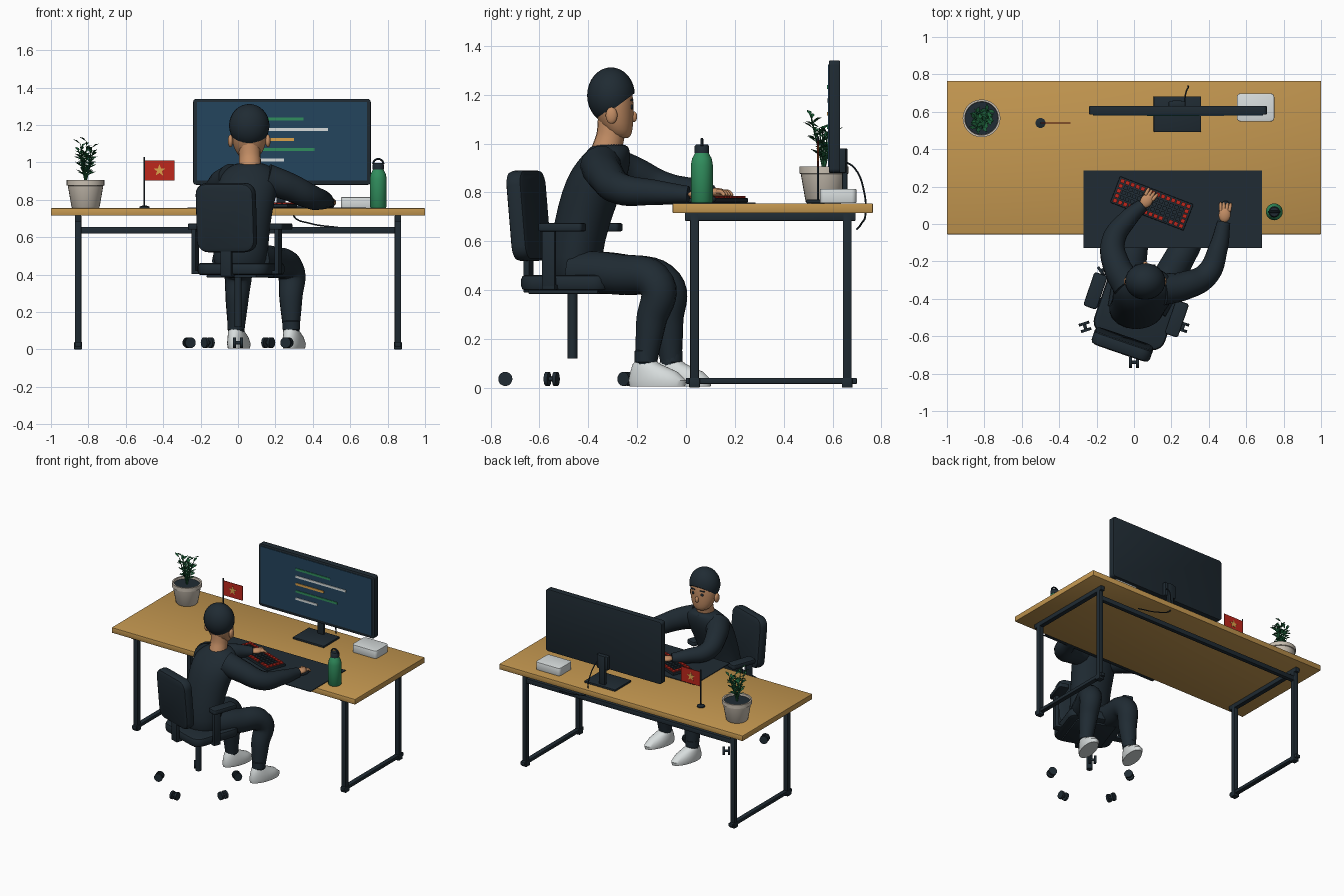
import bpy, bmesh, random
from math import radians, sin, cos, pi
from mathutils import Matrix, Vector

if "Cube" in bpy.data.objects:
    bpy.data.objects.remove(bpy.data.objects["Cube"])
random.seed(4)
made = []


def material(name, *rgb):
    m = bpy.data.materials.new(name)
    m.use_nodes = True
    m.diffuse_color = (*rgb, 1)
    m.node_tree.nodes["Principled BSDF"].inputs["Base Color"].default_value = (*rgb, 1)
    return m


dark = material("dark slate", .014, .024, .033)
wood = material("oak wood", .55, .31, .08)
skin = material("skin", .55, .27, .13)
blue = material("screen blue", .017, .058, .11)
green = material("bottle green", .03, .27, .11)
white = material("soft white", .68, .72, .72)
beige = material("pot beige", .58, .52, .44)
red = material("bright red", .52, .02, .012)
leaf = material("leaf green", .012, .11, .04)
gold = material("gold", .72, .36, .07)


def place(name, bm, mats, frame=Matrix()):
    me = bpy.data.meshes.new(name)
    bmesh.ops.recalc_face_normals(bm, faces=bm.faces)
    bm.to_mesh(me)
    bm.free()
    ob = bpy.data.objects.new(name, me)
    for m in mats if isinstance(mats, list) else [mats]:
        me.materials.append(m)
    ob.matrix_world = frame
    bpy.context.collection.objects.link(ob)
    made.append(ob)
    return ob


def at(loc, yaw=0, tilt=0):
    return Matrix.Translation(loc) @ Matrix.Rotation(radians(yaw), 4, 'Z') @ Matrix.Rotation(radians(tilt), 4, 'X')


def box(name, mat, loc, size, frame=Matrix(), corner=0, axis=2, soft=.004):
    """Box with optional large corners around one axis and softened edges."""
    bm = bmesh.new()
    bmesh.ops.create_cube(bm, size=1, matrix=Matrix.Diagonal((*size, 1)))
    if corner:
        side = [e for e in bm.edges if abs((e.verts[0].co - e.verts[1].co).normalized()[axis]) > .9]
        bmesh.ops.bevel(bm, geom=side, offset=corner, segments=5, profile=.5, affect='EDGES')
    if soft:
        sharp = [e for e in bm.edges if e.calc_face_angle(0) > 1]
        bmesh.ops.bevel(bm, geom=sharp, offset=soft, segments=2, profile=.5, affect='EDGES')
    return place(name, bm, mat, frame @ Matrix.Translation(loc))


def ball(name, mat, loc, radii, yaw=0, tilt=0):
    bm = bmesh.new()
    bmesh.ops.create_uvsphere(bm, u_segments=24, v_segments=16, radius=1, matrix=Matrix.Diagonal((*radii, 1)))
    return place(name, bm, mat, at(loc, yaw, tilt))


def loft(name, mat, rings, frame=Matrix(), smooth=0):
    """Skin horizontal ellipses given as x, y, z, x radius, y radius."""
    bm, n = bmesh.new(), 28
    loops = [[bm.verts.new((x + rx * cos(2 * pi * i / n), y + ry * sin(2 * pi * i / n), z)) for i in range(n)]
             for x, y, z, rx, ry in rings]
    for a, b in zip(loops, loops[1:]):
        for i in range(n):
            bm.faces.new((a[i], a[(i + 1) % n], b[(i + 1) % n], b[i]))
    bm.faces.new(loops[0])
    bm.faces.new(loops[-1])
    ob = place(name, bm, mat, frame)
    if smooth:
        ob.modifiers.new("smooth", 'SUBSURF').levels = smooth
    return ob


def lathe(name, mat, loc, profile):
    return loft(name, mat, [(0, 0, z, r, r) for r, z in profile], at(loc))


def tube(name, mat, points, radii, frame=Matrix()):
    cu = bpy.data.curves.new(name, 'CURVE')
    cu.dimensions, cu.bevel_depth, cu.use_fill_caps = '3D', 1, True
    cu.bevel_resolution, cu.resolution_u = (5, 8) if max(radii) > .01 else (1, 5)
    sp = cu.splines.new('BEZIER')
    sp.bezier_points.add(len(points) - 1)
    for i, (bp, p) in enumerate(zip(sp.bezier_points, points)):
        bp.co, bp.radius = p, radii[min(i, len(radii) - 1)]
        bp.handle_left_type = bp.handle_right_type = 'AUTO'
    cu.materials.append(mat)
    ob = bpy.data.objects.new(name, cu)
    ob.matrix_world = frame
    bpy.context.collection.objects.link(ob)
    made.append(ob)


# Desk
box("desk_top", wood, (0, .355, .735), (2, .82, .04))
for side, s in (("left", 1), ("right", -1)):
    x = s * .855
    for end, y in (("front", .035), ("back", .66)):
        box(f"{end}_{side}_desk_leg", dark, (x, y, .36), (.034, .036, .71))
        box(f"{end}_{side}_desk_foot", dark, (x, y, .02), (.042, .044, .04))
    box(f"{side}_floor_rail", dark, (x, .35, .028), (.034, .7, .025))
    box(f"{side}_top_rail", dark, (x, .345, .7), (.034, .7, .033))
box("back_crossbar", dark, (0, .66, .637), (1.7, .03, .035))
box("desk_mat", dark, (.208, .078, .757), (.955, .415, .005), soft=0)

# Monitor with code lines
box("monitor_case", dark, (.235, .608, 1.11), (.95, .046, .46), corner=.018, axis=1)
box("monitor_screen", blue, (.235, .584, 1.113), (.91, .006, .42), soft=0)
for i, (end, mat) in enumerate(((.35, green), (.48, white), (.3, gold), (.41, green), (.245, white))):
    box(f"code_line_{i}", mat, ((.07 + end) / 2, .58, 1.231 - i * .0545), (end - .07, .006, .016), soft=0)
box("monitor_mount", dark, (.23, .64, .93), (.09, .03, .1))
box("monitor_column", dark, (.23, .65, .87), (.05, .022, .22))
box("monitor_base", dark, (.232, .587, .763), (.255, .19, .015))
tube("monitor_cable", dark, [(.27, .645, .93), (.275, .69, .9), (.29, .73, .8), (.3, .735, .71),
                             (.38, .72, .675), (.55, .7, .65)], [.004])

# Keyboard with a red border of keys
desk_keys = at((.095, .11, .768), -21)
box("keyboard_body", dark, (0, 0, 0), (.42, .15, .018), desk_keys)
bm, cols, rows = bmesh.new(), 14, 5
for c in range(cols):
    for r in range(rows):
        spot = Matrix.Translation(((c - 6.5) * .029, (r - 2) * .028, .013))
        key = bmesh.ops.create_cube(bm, size=1, matrix=spot @ Matrix.Diagonal((.022, .021, .01, 1)))
        if r == rows - 1 or c in (0, cols - 1) or (r == 0 and c % 5):
            for f in {f for v in key["verts"] for f in v.link_faces}:
                f.material_index = 1
place("keyboard_keys", bm, [dark, red], desk_keys)
ball("mouse", dark, (.485, .075, .772), (.03, .05, .02), -10)

# White box and bottle
box("white_box", white, (.65, .623, .785), (.2, .15, .058), corner=.02)
lathe("bottle_body", green, (.75, .065, .757), [(.04, 0), (.045, .006), (.045, .155), (.04, .182), (.03, .2), (.026, .21)])
lathe("bottle_cap", dark, (.75, .065, .962), [(.03, 0), (.03, .026), (.024, .034)])
tube("bottle_handle", dark, [(.75 + .028 * cos(a * pi / 6), .065, .99 + .028 * sin(a * pi / 6)) for a in range(7)], [.006])

# Flag
lathe("flag_base", dark, (-.5, .54, .755), [(.027, 0), (.027, .008), (.01, .014)])
lathe("flag_pole", dark, (-.5, .54, .76), [(.004, 0), (.004, .268)])
box("flag_cloth", red, (-.42, .54, .957), (.16, .004, .108), soft=0)
bm = bmesh.new()
star = [bm.verts.new((sin(i * pi / 5) * r, -.004, cos(i * pi / 5) * r)) for i in range(10) for r in [.014 if i % 2 else .034]]
face = bm.faces.new(star)
up = bmesh.ops.extrude_face_region(bm, geom=[face])["geom"]
bmesh.ops.translate(bm, vec=(0, .008, 0), verts=[v for v in up if isinstance(v, bmesh.types.BMVert)])
place("flag_star", bm, gold, at((-.42, .54, .957)))

# Potted plant
pot = Vector((-.815, .565, .755))
lathe("plant_pot", beige, pot, [(.07, 0), (.075, .006), (.095, .12), (.101, .122), (.101, .15), (.09, .15), (.088, .125)])
lathe("plant_soil", dark, pot, [(.088, .12), (.088, .134)])
bm = bmesh.new()
for s in range(9):
    a = s * 2.4
    lean, high = .03 + .03 * random.random(), .27 + .1 * random.random()
    stem = [pot + Vector((cos(a) * lean * t, sin(a) * lean * t, .13 + (high - .13) * t)) for t in (0, .5, 1)]
    tube(f"plant_stem_{s}", leaf, stem, [.004, .003, .002])
    for k in range(9):
        root = stem[0].lerp(stem[2], .3 + .7 * k / 8)
        b = a + k * 2.2
        out = Vector((cos(b), sin(b), .5 + .3 * random.random())) * .042
        wide = Vector((-sin(b), cos(b), 0)) * .011
        mid = root + out * .5 + Vector((0, 0, .004))
        v = [bm.verts.new(p) for p in (root, mid + wide, root + out - Vector((0, 0, .006)), mid - wide)]
        bm.faces.new(v)
place("plant_leaves", bm, leaf)

# Office chair, turned slightly to the side
chair = at((0, -.465, 0), -19)
box("seat_cushion", dark, (.01, .02, .43), (.4, .38, .065), chair, corner=.07, soft=.018)
box("seat_plate", dark, (.01, .01, .392), (.28, .3, .016), chair)
box("backrest", dark, (0, 0, 0), (.33, .07, .37), chair @ at((0, -.19, .705), 0, 5), corner=.06, axis=1, soft=.02)
box("backrest_strut", dark, (0, -.19, .49), (.06, .025, .2), chair)
box("backrest_bracket", dark, (0, -.12, .4), (.06, .16, .02), chair)
lathe("gas_column", dark, (0, -.465, 0), [(.02, .12), (.02, .39)])
for side, s in (("left", 1), ("right", -1)):
    box(f"{side}_armrest", dark, (s * .23, .035, .657), (.075, .19, .034), chair, corner=.015, soft=.008)
    box(f"{side}_armrest_post", dark, (s * .235, -.02, .53), (.025, .055, .24), chair)
    box(f"{side}_armrest_bar", dark, (s * .16, -.02, .412), (.175, .055, .02), chair)
for i in range(5):
    spin = at((0, -.465, .036), i * 72) @ Matrix.Translation((0, -.275, 0))
    bm = bmesh.new()
    for x, r, w in ((-.018, .029, .015), (.018, .029, .015), (0, .009, .03)):
        bmesh.ops.create_cone(bm, cap_ends=True, segments=20, radius1=r, radius2=r, depth=w,
                              matrix=Matrix.Translation((x, 0, 0)) @ Matrix.Rotation(pi / 2, 4, 'Y'))
    place(f"caster_{i}", bm, dark, spin)

# Seated person: torso and head
loft("torso", dark, [(.01, -.46, .43, .12, .08), (.01, -.46, .47, .15, .11), (.02, -.445, .6, .145, .11),
                     (.035, -.405, .75, .15, .12), (.05, -.365, .86, .165, .125), (.06, -.335, .93, .16, .11),
                     (.065, -.315, .975, .115, .085), (.065, -.31, 1, .07, .07)], smooth=1)
tube("neck", skin, [(.065, -.33, .96), (.063, -.31, 1.03), (.06, -.3, 1.12)], [.062, .058, .06])
loft("head", skin, [(.06, -.265, 1.02, .03, .03), (.06, -.272, 1.035, .06, .05), (.06, -.285, 1.08, .085, .07),
                    (.06, -.297, 1.14, .097, .083), (.06, -.3, 1.2, .098, .085), (.06, -.3, 1.26, .07, .06)], smooth=1)
hair = ball("hair", dark, (.06, -.307, 1.197), (.108, .098, .115))
bm = bmesh.new()
bm.from_mesh(hair.data)
bmesh.ops.bisect_plane(bm, geom=bm.verts[:] + bm.edges[:] + bm.faces[:], plane_co=(0, .095, .008),
                       plane_no=(0, -.75, 1), clear_inner=True)
bmesh.ops.holes_fill(bm, edges=[e for e in bm.edges if e.is_boundary])
bm.to_mesh(hair.data)
bm.free()
ball("nose", skin, (.06, -.214, 1.11), (.013, .014, .022))
for side, s in (("left", 1), ("right", -1)):
    ball(f"{side}_ear", skin, (.06 + s * .1, -.305, 1.115), (.014, .024, .034))
    ball(f"{side}_eye", dark, (.06 + s * .036, -.224, 1.15), (.011, .008, .011))
    box(f"{side}_eyebrow", dark, (.06 + s * .038, -.222, 1.178), (.036, .012, .007), soft=.002)

# Arms and hands
tube("left_arm", dark, [(.15, -.35, .91), (.27, -.33, .87), (.39, -.27, .815), (.45, -.13, .8), (.48, .01, .79)],
     [.085, .076, .066, .052, .036])
tube("right_arm", dark, [(-.03, -.33, .91), (-.09, -.23, .88), (-.11, -.09, .82), (-.03, .03, .807), (.045, .1, .797)],
     [.085, .074, .064, .05, .036])
for side, wrist, yaw in (("left", (.482, .02, .792), -5), ("right", (.05, .1, .8), -35)):
    hand = at(wrist, yaw)
    ball(f"{side}_palm", skin, hand @ Vector((0, .03, 0)), (.032, .042, .018), yaw)
    for i in range(4):
        x = (i - 1.5) * .015
        tube(f"{side}_finger_{i}", skin, [(x, .05, .003), (x * 1.15, .075, 0), (x * 1.2, .09, -.014)], [.0101, .009, .007], hand)

# Legs and shoes
for side, hip, knee, ankle in (("left", (.09, -.45), (.28, -.12), (.285, -.165)),
                               ("right", (-.05, -.45), (.0, -.085), (-.01, -.06))):
    mid = [(a + b) / 2 for a, b in zip(hip, knee)]
    shin = [(a + b) / 2 for a, b in zip(knee, ankle)]
    tube(f"{side}_leg", dark, [(*hip, .475), (*mid, .465), (*knee, .42), (*shin, .27), (*ankle, .09)],
         [.09, .085, .077, .062, .043])
    lathe(f"{side}_cuff", dark, (*ankle, .1), [(.04, 0), (.046, .006), (.046, .05), (.04, .056)])
    loft(f"{side}_shoe", white, [(0, .05, .006, .05, .118), (0, .05, .03, .055, .123), (0, .035, .065, .05, .1),
                                 (0, .005, .095, .043, .06), (0, 0, .108, .038, .045)], at((*ankle, 0), -17))

# Turn curves into meshes and smooth the rounded forms
bpy.ops.object.select_all(action='DESELECT')
for ob in made:
    ob.select_set(True)
bpy.context.view_layer.objects.active = made[0]
bpy.ops.object.convert(target='MESH')
bpy.ops.object.shade_smooth_by_angle(angle=radians(40))
